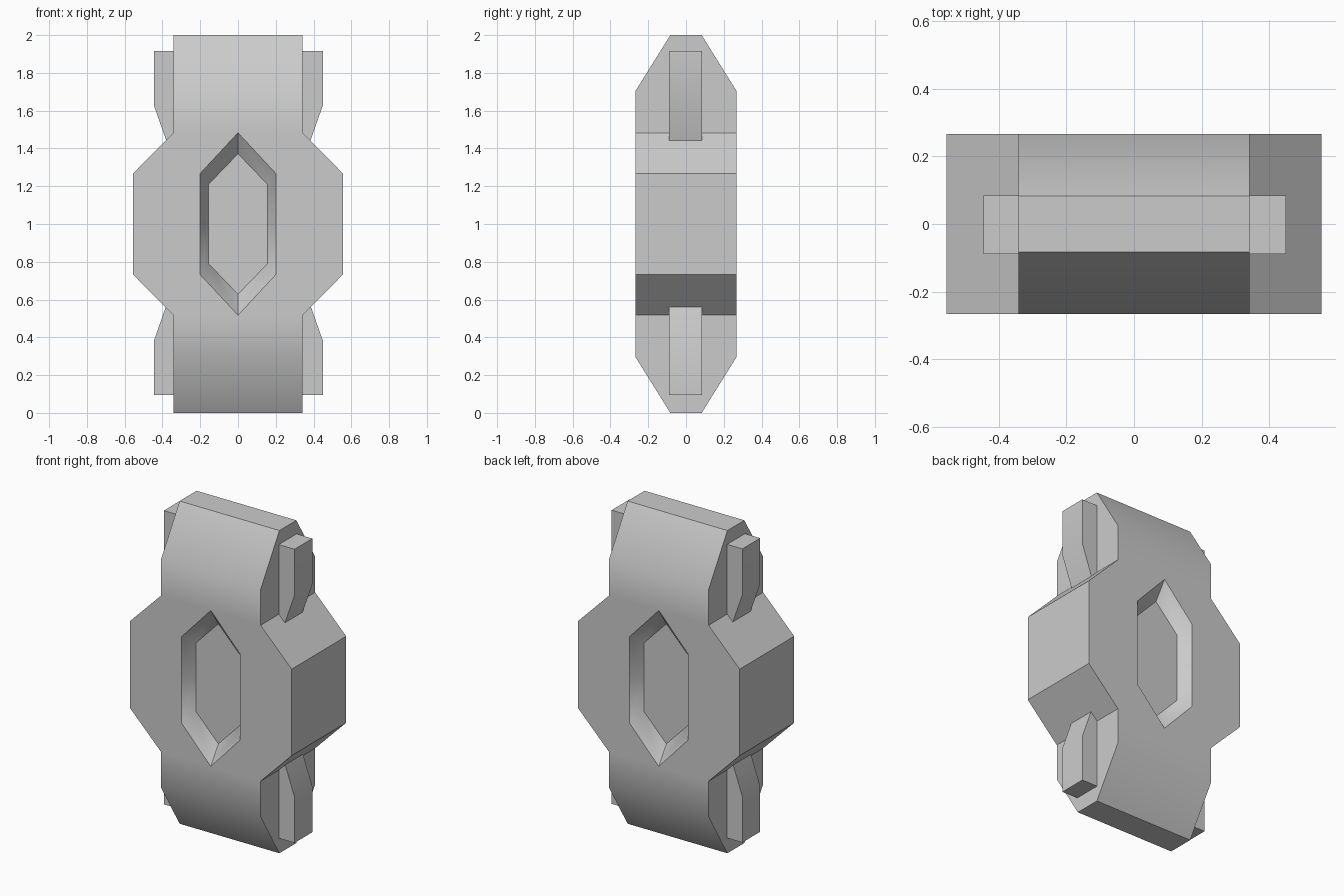
import bpy, bmesh, math
from itertools import product

if "Cube" in bpy.data.objects:
    bpy.data.objects.remove(bpy.data.objects["Cube"])


def make(name, polys, signs, offset=(0, 0, 1)):
    """Mirror a set of polygons by each sign triple, weld, and make an object."""
    bm = bmesh.new()
    for s in signs:
        for poly in polys:
            bm.faces.new([bm.verts.new([a * b for a, b in zip(p, s)]) for p in poly])
    bmesh.ops.remove_doubles(bm, verts=bm.verts, dist=0.0005)
    bmesh.ops.recalc_face_normals(bm, faces=bm.faces)
    me = bpy.data.meshes.new(name)
    bm.to_mesh(me)
    bm.free()
    ob = bpy.data.objects.new(name, me)
    ob.location = offset
    bpy.context.collection.objects.link(ob)
    bpy.ops.object.select_all(action='DESELECT')
    ob.select_set(True)
    bpy.context.view_layer.objects.active = ob
    bpy.ops.object.shade_smooth_by_angle(angle=math.radians(40))
    return ob


# Body: one octant, measured from the centre
N, W = 0.342, 0.555         # neck and middle half widths
D, T, R = 0.267, 0.083, 0.192  # half depth, tip half depth, recess floor
SH, MID, CH = 0.483, 0.268, 0.705  # heights of shoulder, middle, chamfer

tip_in, tip_out = (0, T, 1), (N, T, 1)
ch_in, ch_out = (0, D, CH), (N, D, CH)
rim_top, neck = (0, D, SH), (N, D, SH)
rim_side, wide = (0.2, D, MID), (W, D, MID)
rim_mid, wide_mid = (0.2, D, 0), (W, D, 0)
pit_top, pit_side, pit_mid = (0, R, 0.372), (0.155, R, 0.211), (0.155, R, 0)

octant = [
    # tip, chamfer and front
    [tip_in, tip_out, (N, 0, 1), (0, 0, 1)],
    [tip_in, tip_out, ch_out, ch_in],
    [ch_in, ch_out, neck, rim_top],
    [rim_top, neck, wide, rim_side],
    [rim_side, wide, wide_mid, rim_mid],
    # recess walls and floor
    [rim_top, rim_side, pit_side, pit_top],
    [rim_side, rim_mid, pit_mid, pit_side],
    [pit_top, pit_side, pit_mid, (0, R, 0)],
    # sides
    [tip_out, ch_out, neck, (N, 0, SH), (N, 0, 1)],
    [neck, wide, (W, 0, MID), (N, 0, SH)],
    [wide, wide_mid, (W, 0, 0), (W, 0, MID)],
]
make("body", octant, list(product((1, -1), repeat=3)))

# Side fins: tapered profile extruded in depth, one per corner
profile = [(0.30, 0.91), (0.448, 0.91), (0.448, 0.625), (0.33, 0.29), (0.30, 0.29)]
F = 0.087
near = [(x, -F, z) for x, z in profile]
far = [(x, F, z) for x, z in profile]
n = len(profile)
fin = [near, far] + [[near[i], near[(i + 1) % n], far[(i + 1) % n], far[i]]
                     for i in range(n)]
for sx, sz in product((1, -1), repeat=2):
    name = ("upper" if sz > 0 else "lower") + ("_right" if sx > 0 else "_left") + "_fin"
    make(name, fin, [(sx, 1, sz)], (0.002, -0.002, 1.005))
